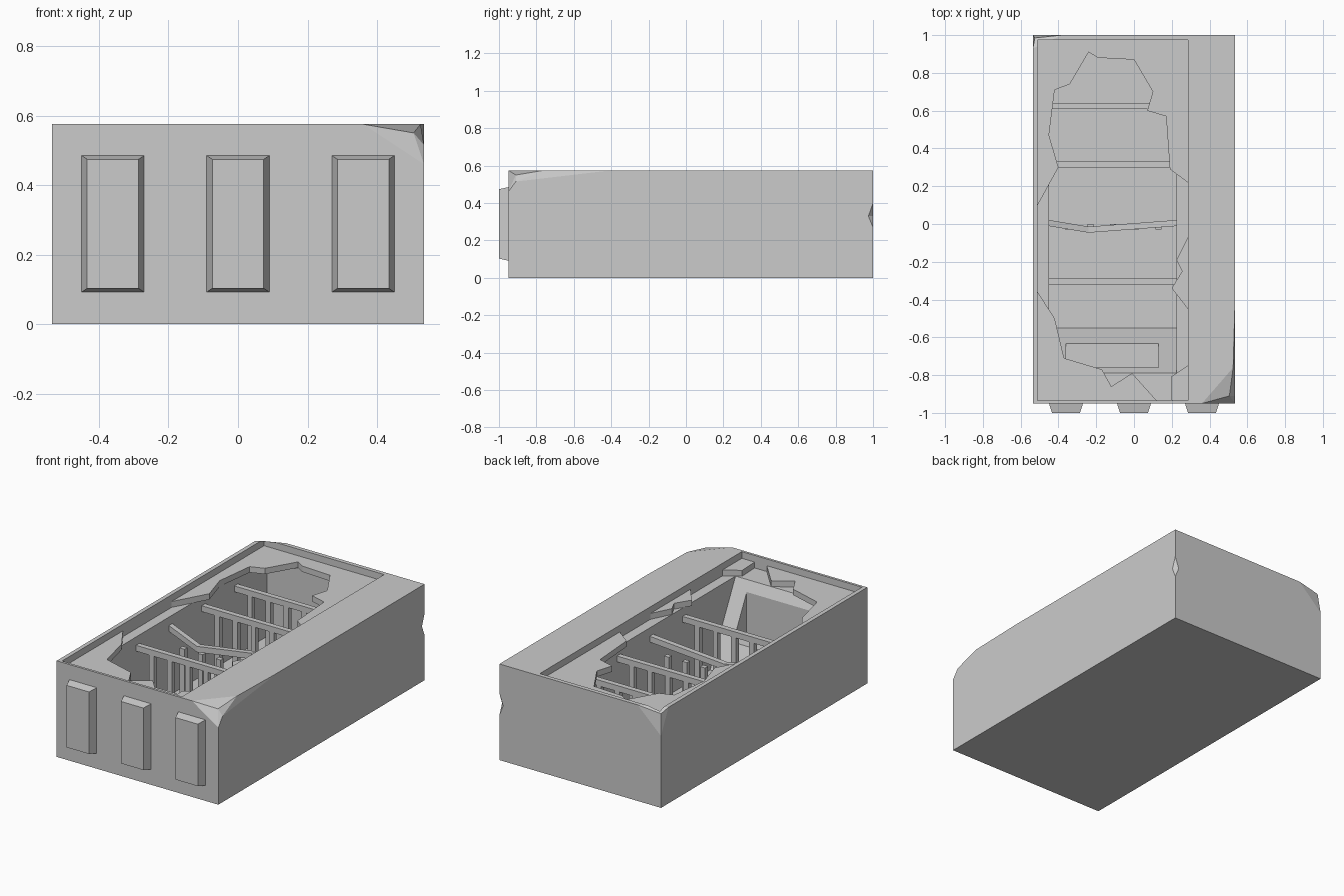
import bpy, bmesh

if "Cube" in bpy.data.objects:
    bpy.data.objects.remove(bpy.data.objects["Cube"])


def finish(name, bm):
    bmesh.ops.recalc_face_normals(bm, faces=bm.faces)
    me = bpy.data.meshes.new(name)
    bm.to_mesh(me)
    bm.free()
    ob = bpy.data.objects.new(name, me)
    bpy.context.collection.objects.link(ob)
    return ob


def hull(name, pts):
    bm = bmesh.new()
    for p in pts:
        bm.verts.new(p)
    res = bmesh.ops.convex_hull(bm, input=bm.verts)
    junk = {v for v in res["geom_interior"] if isinstance(v, bmesh.types.BMVert)}
    bmesh.ops.delete(bm, geom=list(junk), context='VERTS')
    bmesh.ops.dissolve_limit(bm, angle_limit=0.002, verts=bm.verts, edges=bm.edges)
    return finish(name, bm)


def box(name, x0, x1, y0, y1, z0, z1):
    return hull(name, [(x, y, z) for x in (x0, x1) for y in (y0, y1) for z in (z0, z1)])


def prism(name, outline, z0, z1):
    bm = bmesh.new()
    face = bm.faces.new([bm.verts.new((x, y, z0)) for x, y in outline])
    ext = bmesh.ops.extrude_face_region(bm, geom=[face])
    bmesh.ops.translate(bm, vec=(0, 0, z1 - z0),
                        verts=[v for v in ext["geom"] if isinstance(v, bmesh.types.BMVert)])
    return finish(name, bm)


def cut(ob, cutter):
    mod = ob.modifiers.new("cut", 'BOOLEAN')
    mod.operation = 'DIFFERENCE'
    mod.solver = 'EXACT'
    mod.object = cutter
    bpy.context.view_layer.objects.active = ob
    bpy.ops.object.modifier_apply(modifier=mod.name)
    bpy.data.objects.remove(cutter)


W, F, B, H = 0.535, -0.95, 1.0, 0.575      # outer half width, front, back, height
L, R, IB = -0.45, 0.225, 0.915             # inner chamber sides and back
LEDGE, SLAB, FLOOR = 0.50, 0.535, 0.03

# Stone block with two chipped top corners
block = hull("stone_block", [
    (-W, F, 0), (W, F, 0), (W, B, 0), (-W, B, 0), (-W, F, H), (W, B, H),
    (0.36, F, H), (W, F, 0.46), (0.505, -0.91, 0.55), (W, -0.91, 0.515),
    (0.525, -0.76, H), (W, -0.4, H),
    (-0.38, B, H), (-W, B, 0.43), (-0.525, 0.985, 0.555), (-W, 0.93, H)])
# Recess for the cover slab, chamber, and a nick in the back edge
cut(block, box("c", -0.51, 0.285, -0.935, 0.975, LEDGE, 0.7))
cut(block, box("c", L, R, -0.79, IB, FLOOR, 0.7))
cut(block, hull("c", [(W + 0.03, B + 0.03, 0.33), (W - 0.035, B + 0.01, 0.33),
                      (W + 0.01, B - 0.035, 0.33), (W, B, 0.27), (W, B, 0.40)]))

# Broken cover slab: large back piece, front piece and two fragments
prism("cover_back", [
    (-0.51, 0.1), (-0.4, 0.3), (-0.45, 0.47), (-0.42, 0.71), (-0.34, 0.74),
    (-0.24, 0.91), (-0.19, 0.88), (0, 0.87), (0.1, 0.7), (0.07, 0.6), (0.17, 0.57),
    (0.19, 0.29), (0.285, 0.22), (0.285, 0.975), (-0.51, 0.975)], LEDGE, SLAB)
prism("cover_front", [
    (-0.51, -0.36), (-0.42, -0.5), (-0.37, -0.71), (-0.17, -0.77), (-0.12, -0.86),
    (-0.01, -0.79), (0.12, -0.935), (-0.51, -0.935)], LEDGE, SLAB)
prism("cover_side_fragment", [
    (0.285, -0.07), (0.225, -0.19), (0.255, -0.25), (0.2, -0.34), (0.285, -0.45)],
    LEDGE, SLAB)
prism("cover_corner_fragment", [
    (0.285, -0.75), (0.195, -0.81), (0.2, -0.935), (0.285, -0.935)], LEDGE, SLAB)

# Sloping end support with a stepped pocket
slope = hull("sloped_end", [(x, y, z) for x in (L, R)
                            for y, z in ((-0.79, FLOOR), (-0.55, FLOOR), (-0.79, LEDGE))])
cut(slope, box("c", -0.36, 0.13, -0.76, -0.63, 0.19, 0.7))

# Cross beams with rows of posts; one beam is sagging
TOP, T = 0.45, 0.035


def beam(name, path):
    bm = bmesh.new()
    rings = [[bm.verts.new((x, y + dy, z + dz)) for dy, dz in
              ((-0.016, -T), (0.016, -T), (0.016, 0), (-0.016, 0))] for x, y, z in path]
    for a, b in zip(rings, rings[1:]):
        for i in range(4):
            j = (i + 1) % 4
            bm.faces.new((a[i], a[j], b[j], b[i]))
    bm.faces.new(rings[0])
    bm.faces.new(rings[-1])
    return finish(name, bm)


for n, y in enumerate((0.625, 0.315, 0.0, -0.305)):
    sag = y == 0.0
    path = [(L, y, TOP), (R, y, TOP)]
    if sag:
        path = [(L, 0.005, TOP), (-0.24, -0.03, 0.395), (R, 0.005, TOP)]
    beam(f"cross_beam_{n}", path)
    for k in range(5):
        x = -0.35 + 0.12 * k
        top = (0.375 if sag else TOP) - T
        yy = y - (0.015 if sag else 0)
        box(f"post_{n}_{k}", x - 0.016, x + 0.016, yy - 0.014, yy + 0.014, FLOOR, top + 0.005)

# Raised front panels with tapered sides
for n, x in enumerate((-0.36, 0, 0.36)):
    hull(f"front_panel_{n}",
         [(x + s * w, y, z) for s in (-1, 1)
          for w, y, zs in ((0.09, F, (0.092, 0.485)), (0.074, -1.0, (0.103, 0.474)))
          for z in zs])
